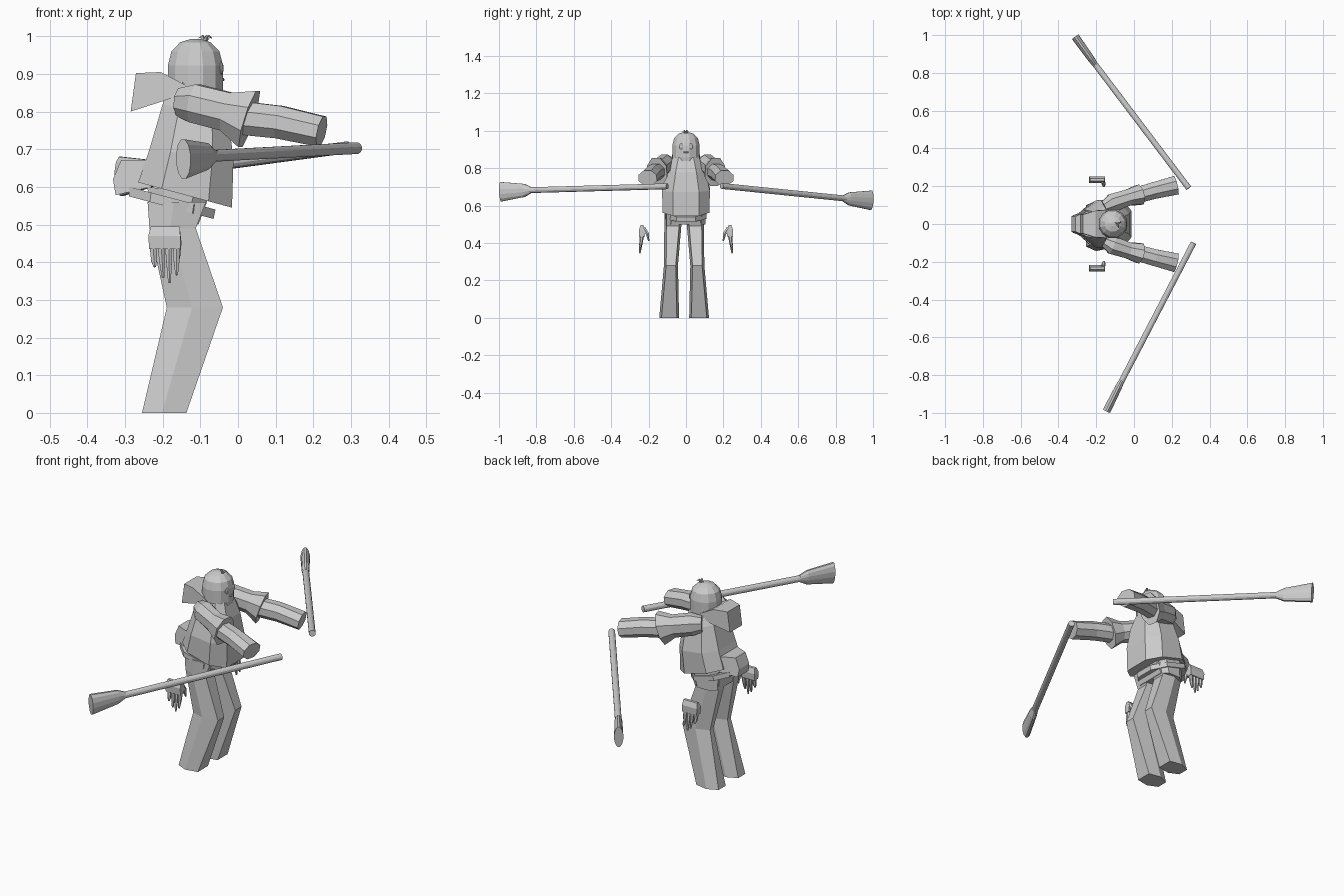
import bpy, bmesh, math
from mathutils import Vector, Matrix

grey = bpy.data.materials.new("plain grey")
grey.diffuse_color = (0.6, 0.6, 0.6, 1)


def make(name, bm):
    bmesh.ops.recalc_face_normals(bm, faces=bm.faces)
    me = bpy.data.meshes.new(name)
    bm.to_mesh(me)
    bm.free()
    me.materials.append(grey)
    ob = bpy.data.objects.new(name, me)
    bpy.context.collection.objects.link(ob)
    return ob


def loft(name, rings):
    """Skin a list of equal-length point rings and cap both ends."""
    bm = bmesh.new()
    vs = [[bm.verts.new(p) for p in r] for r in rings]
    n = len(rings[0])
    for a, b in zip(vs, vs[1:]):
        for i in range(n):
            j = (i + 1) % n
            bm.faces.new((a[i], a[j], b[j], b[i]))
    bm.faces.new(vs[0])
    bm.faces.new(vs[-1])
    return make(name, bm)


def tube(name, stations, sides, side_axis=None):
    """Stations are (centre, half width, half height); rings face along the path."""
    pts = [Vector(s[0]) for s in stations]
    rings = []
    for i, (c, w, h) in enumerate(stations):
        d = (pts[min(i + 1, len(pts) - 1)] - pts[max(i - 1, 0)]).normalized()
        u = d.cross(Vector(side_axis or (0, 0, 1))).normalized()
        v = u.cross(d)
        ang = [math.tau * (k + 0.5) / sides for k in range(sides)]
        rings.append([pts[i] + u * w * math.cos(a) + v * h * math.sin(a) for a in ang])
    return loft(name, rings)


def body_ring(xb, xf, zb, zf, w, wb, wf):
    """Eight-sided ring, tilted from its back height to its front height."""
    out = []
    for t, y in ((0, wb), (0.25, w), (0.75, w), (1, wf)):
        out.append((xb + t * (xf - xb), y, zb + t * (zf - zb)))
    return out + [(x, -y, z) for x, y, z in reversed(out)]


# Coat body, with the hem tilted down to the front
loft("coat", [body_ring(*r) for r in (
    (-0.265, -0.016, 0.612, 0.545, 0.125, 0.075, 0.07),
    (-0.235, -0.012, 0.70, 0.672, 0.128, 0.07, 0.07),
    (-0.20, -0.025, 0.82, 0.78, 0.10, 0.06, 0.055),
    (-0.18, -0.05, 0.885, 0.86, 0.065, 0.04, 0.04))])

# Hood folded behind the neck, and the flared tail of the coat
def wedge(name, outline):
    loft(name, [[(x, s * w, z) for x, z, w in outline] for s in (-1, 1)])


wedge("hood", [(-0.271, 0.902, 0.05), (-0.205, 0.905, 0.07), (-0.12, 0.86, 0.075),
               (-0.186, 0.832, 0.075), (-0.285, 0.80, 0.05)])
wedge("coat_tail", [(-0.31, 0.672, 0.04), (-0.23, 0.672, 0.075), (-0.23, 0.60, 0.085),
                    (-0.325, 0.578, 0.045), (-0.332, 0.62, 0.04)])

# Belt and pelvis
loft("belt", [body_ring(-0.29, -0.065, 0.575, 0.515, 0.11, 0.06, 0.05),
              body_ring(-0.288, -0.06, 0.60, 0.54, 0.11, 0.06, 0.05)])
loft("pelvis", [body_ring(-0.235, -0.105, 0.50, 0.50, 0.105, 0.08, 0.08),
                body_ring(-0.24, -0.075, 0.60, 0.58, 0.105, 0.08, 0.07)])

# Legs, bent at the knee
for name, s in (("left_leg", 1), ("right_leg", -1)):
    rings = []
    for z, xb, xf, yi, yo in ((0, -0.255, -0.137, 0.027, 0.133),
                              (0.28, -0.189, -0.04, 0.033, 0.108),
                              (0.49, -0.235, -0.112, 0.015, 0.106),
                              (0.56, -0.24, -0.085, 0.012, 0.106)):
        m = xb + 0.45 * (xf - xb)
        e = 0.012
        rings.append([(x, s * y - 0.01, z) for x, y in (
            (xb, yi + 2 * e), (m, yi), (xf, yi + e), (xf, yo - e), (m, yo), (xb, yo - 2 * e))])
    loft(name, rings)

# Head: a twelve-sided column with a domed top
profile = [(0.066, 0.80), (0.076, 0.86), (0.076, 0.922), (0.066, 0.96), (0.042, 0.984), (0.012, 0.993)]
loft("head", [[(-0.113 + r * math.cos(math.tau * (k + 0.5) / 12),
                r * math.sin(math.tau * (k + 0.5) / 12), z) for k in range(12)]
              for r, z in profile])

# Face: eyes, mouth and a tuft of hair
def ball(name, centre, size):
    bm = bmesh.new()
    bmesh.ops.create_uvsphere(bm, u_segments=8, v_segments=5, radius=1,
                              matrix=Matrix.Translation(centre) @ Matrix.Diagonal((*size, 1)))
    make(name, bm)


for s in (-1, 1):
    ball("eye", (-0.045, s * 0.025, 0.915), (0.007, 0.013, 0.018))
ball("mouth", (-0.041, 0, 0.885), (0.005, 0.02, 0.005))
for i, (dx, dy) in enumerate(((-0.02, 0.008), (0.016, 0.012), (0.004, -0.02))):
    tube("hair_tuft", [((-0.09, 0, 0.982), 0.006, 0.006),
                       ((-0.085 + dx / 2, dy / 2, 1.0), 0.005, 0.005),
                       ((-0.085 + dx, dy, 0.995), 0.001, 0.001)], 4, (0.3, 1, 0.2))

# Arms: a sleeve flaring into a cuff, then the forearm
for side, s in (("left", 1), ("right", -1)):
    tube(side + "_sleeve", [((-0.155, s * 0.09, 0.825), 0.035, 0.04),
                            ((-0.115, s * 0.112, 0.822), 0.052, 0.055),
                            ((-0.03, s * 0.14, 0.80), 0.047, 0.056),
                            ((0.03, s * 0.155, 0.78), 0.058, 0.085)], 8)
    tube(side + "_forearm", [((-0.01, s * 0.145, 0.785), 0.045, 0.048),
                             ((0.11, s * 0.178, 0.772), 0.048, 0.047),
                             ((0.222, s * 0.205, 0.747), 0.054, 0.044)], 8)

# Oars: round shaft and a flattened, widening blade
for side, grip, neck, tip in (
        ("right", (0.315, -0.10, 0.703), (-0.075, -0.85, 0.682), (-0.145, -0.99, 0.674)),
        ("left", (0.29, 0.19, 0.705), (-0.217, 0.86, 0.637), (-0.31, 0.99, 0.628))):
    tube(side + "_oar_shaft", [(grip, 0.016, 0.016), (neck, 0.016, 0.016)], 12)
    a, b = Vector(neck), Vector(tip)
    tube(side + "_oar_blade", [(a - (b - a) * 0.15, 0.015, 0.017), (a + (b - a) * 0.1, 0.019, 0.036),
                               (b, 0.022, 0.054)], 12)

# Hands hanging beside the hips, with four fingers and a thumb
for side, s in (("left", 1), ("right", -1)):
    y = s * 0.235
    palm = []
    for z, x0, x1, t in ((0.495, -0.232, -0.155, 0.007), (0.47, -0.238, -0.153, 0.017),
                         (0.435, -0.236, -0.153, 0.015)):
        palm.append([(x0, y - t, z), (x1, y - t, z), (x1, y + t, z), (x0, y + t, z)])
    loft(side + "_palm", palm)
    for x, dx, z in ((-0.225, 0.004, 0.388), (-0.204, 0.005, 0.36),
                     (-0.184, 0.002, 0.345), (-0.163, 0.0, 0.366)):
        tube(side + "_finger", [((x, y, 0.445), 0.011, 0.012),
                                ((x + dx / 2, y + s * 0.005, 0.405), 0.009, 0.009),
                                ((x + dx, y + s * 0.012, z), 0.004, 0.004)], 6, (0, 1, 0))
    tube(side + "_thumb", [((-0.165, y - s * 0.008, 0.48), 0.012, 0.012),
                           ((-0.16, y - s * 0.028, 0.45), 0.01, 0.01),
                           ((-0.158, y - s * 0.036, 0.41), 0.004, 0.004)], 6, (1, 0, 0))
